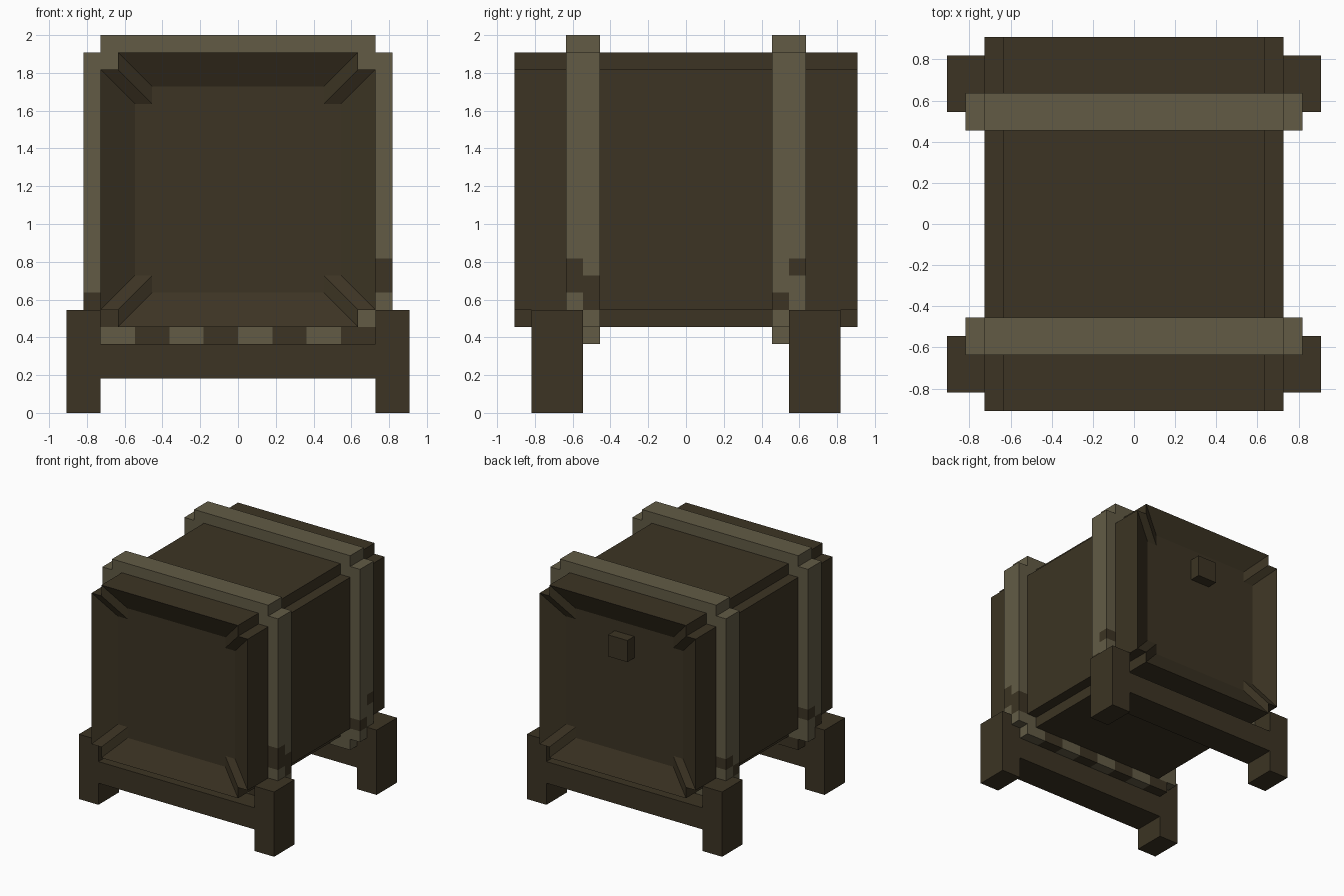
import bpy, bmesh
from math import floor
from mathutils import Vector

U = 1 / 11  # one block of the grid

if "Cube" in bpy.data.objects:
    bpy.data.objects.remove(bpy.data.objects["Cube"], do_unlink=True)


def material(name, color):
    mat = bpy.data.materials.new(name)
    mat.use_nodes = True
    mat.diffuse_color = (*color, 1)
    bsdf = mat.node_tree.nodes["Principled BSDF"]
    bsdf.inputs["Base Color"].default_value = (*color, 1)
    bsdf.inputs["Roughness"].default_value = 0.9
    return mat


DARK = material("dark wood", (0.045, 0.034, 0.017))
LIGHT = material("pale band", (0.122, 0.105, 0.060))


def stepped(w, low, high):
    """Square outline in x and z with one-block notches at its corners."""
    right = [(w - 1, low), (w - 1, low + 1), (w, low + 1),
             (w, high - 1), (w - 1, high - 1), (w - 1, high)]
    return right + [(-x, z) for x, z in reversed(right)]


def prism(outline, y0, y1):
    """Extrude an x-z outline from y0 to y1, in blocks."""
    bm = bmesh.new()
    face = bm.faces.new([bm.verts.new((x, y0, z)) for x, z in outline])
    out = bmesh.ops.extrude_face_region(bm, geom=[face])
    moved = [v for v in out["geom"] if isinstance(v, bmesh.types.BMVert)]
    bmesh.ops.translate(bm, verts=moved, vec=(0, y1 - y0, 0))
    # the starting face is kept as the second cap
    bmesh.ops.recalc_face_normals(bm, faces=bm.faces)
    return bm


def finish(bm, name, *mats):
    bmesh.ops.scale(bm, verts=bm.verts, vec=(U, U, U))
    mesh = bpy.data.meshes.new(name)
    bm.to_mesh(mesh)
    bm.free()
    for mat in mats:
        mesh.materials.append(mat)
    obj = bpy.data.objects.new(name, mesh)
    bpy.context.collection.objects.link(obj)
    return obj


# Barrel body with a sunken panel in each end
bm = prism(stepped(8, 5, 21), -10, 10)
bm.normal_update()
for end in [f for f in bm.faces if abs(f.normal.y) > 0.9]:
    inward = -end.normal.copy()
    bmesh.ops.inset_individual(bm, faces=[end], thickness=2, use_even_offset=True)
    bmesh.ops.translate(bm, verts=end.verts[:], vec=inward)
finish(bm, "barrel_body", DARK)

# Plug in the back panel
finish(prism([(-1, 16), (1, 16), (1, 18), (-1, 18)], 9, 10), "back_plug", DARK)
bpy.data.objects["back_plug"].data.materials.clear()
bpy.data.objects["back_plug"].data.materials.append(DARK)

# Worn patches on the band sides: (x side, y side, outer half) -> z range
WORN = {
    (1, -1, True): (7, 9), (1, -1, False): (6, 8),
    (1, 1, True): (8, 9), (1, 1, False): (6, 7),
    (-1, -1, True): (5, 7), (-1, -1, False): (7, 8),
    (-1, 1, True): (7, 8), (-1, 1, False): (6, 7),
}


def is_worn(p):
    outer = abs(p.y) > 6
    if p.z < 5:  # chequered underside
        return (floor((p.x + 8) / 2) + (not outer)) % 2 == 1
    if abs(p.x) < 7:
        return False
    low, high = WORN[(1 if p.x > 0 else -1, 1 if p.y > 0 else -1, outer)]
    return low < p.z < high


# Bands around the barrel, cut along the edges of the patches
for name, side in (("front_band", -1), ("back_band", 1)):
    bm = prism(stepped(9, 4, 22), side * 6 - 1, side * 6 + 1)
    cuts = [(Vector((0, side * 6, 0)), Vector((0, 1, 0)))]
    cuts += [(Vector((0, 0, z)), Vector((0, 0, 1))) for z in range(5, 10)]
    cuts += [(Vector((x, 0, 0)), Vector((1, 0, 0))) for x in (-7, *range(-6, 7, 2), 7)]
    for point, normal in cuts:
        bmesh.ops.bisect_plane(bm, geom=bm.verts[:] + bm.edges[:] + bm.faces[:],
                               plane_co=point, plane_no=normal, dist=1e-4)
    bm.normal_update()
    for f in bm.faces:
        inside = f.calc_center_median() - f.normal * 0.1
        f.material_index = int(is_worn(inside))
    finish(bm, name, LIGHT, DARK)

# Stands: two posts joined by a crossbar
half = [(8, 2), (8, 0), (10, 0), (10, 6), (8, 6), (8, 4)]
outline = half + [(-x, z) for x, z in reversed(half)]
for name, y in (("front_stand", -9), ("back_stand", 6)):
    finish(prism(outline, y, y + 3), name, DARK)
